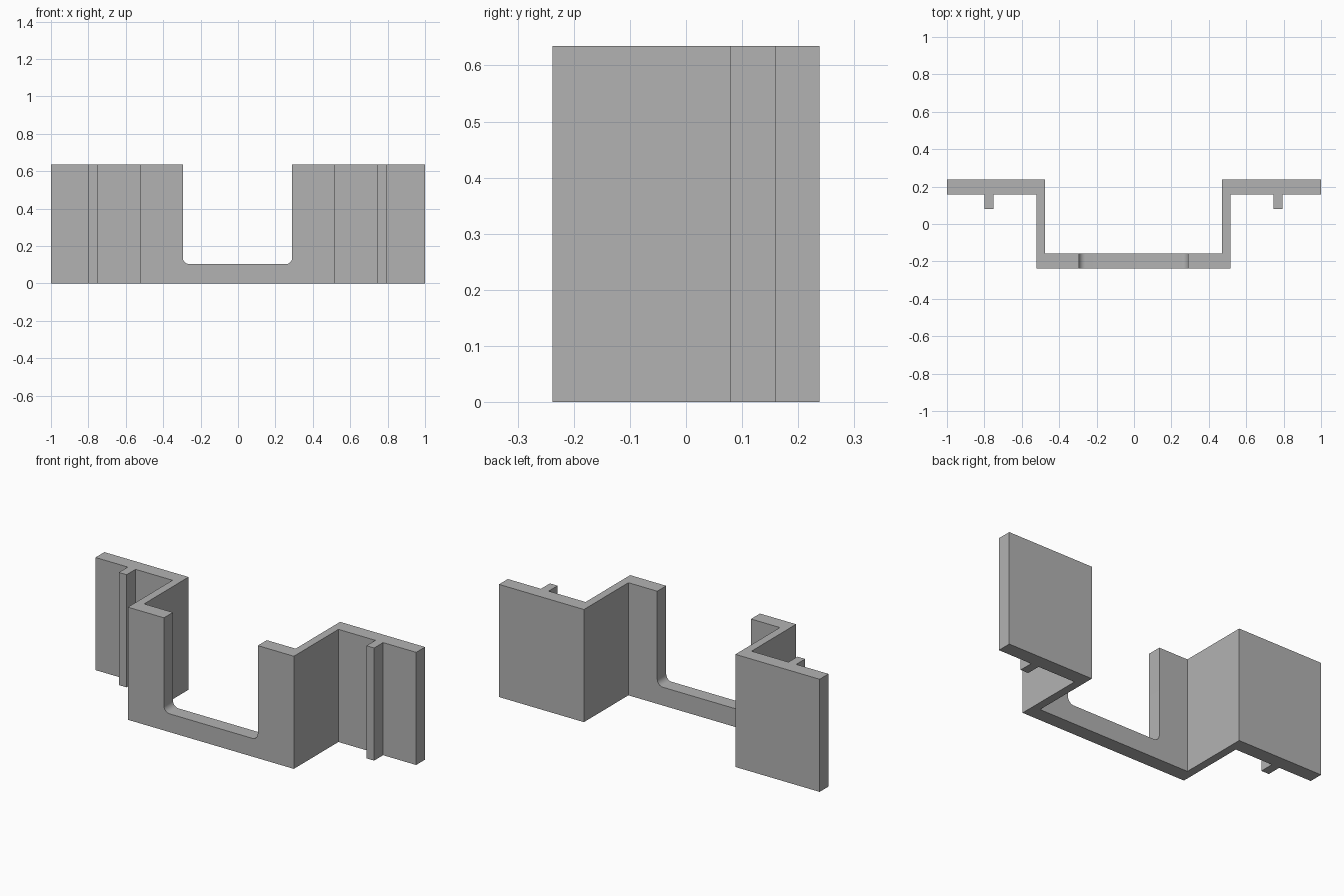
import bpy
import bmesh
from math import cos, sin, pi
from mathutils import Vector

cube = bpy.data.objects.get("Cube")
if cube:
    bpy.data.objects.remove(cube, do_unlink=True)

HEIGHT = 0.635
SHIFT = -0.0025   # the middle section sits slightly off centre

grey = bpy.data.materials.new("plain grey")
grey.use_nodes = True
colour = (0.45, 0.45, 0.45, 1)
grey.diffuse_color = colour
grey.node_tree.nodes["Principled BSDF"].inputs["Base Color"].default_value = colour


def extrude_outline(name, points, direction):
    """Closed outline swept along a direction into a solid."""
    bm = bmesh.new()
    face = bm.faces.new([bm.verts.new(p) for p in points])
    swept = bmesh.ops.extrude_face_region(bm, geom=[face])["geom"]
    bmesh.ops.translate(bm, vec=Vector(direction),
                        verts=[v for v in swept if isinstance(v, bmesh.types.BMVert)])
    bmesh.ops.recalc_face_normals(bm, faces=bm.faces)
    mesh = bpy.data.meshes.new(name)
    bm.to_mesh(mesh)
    bm.free()
    mesh.materials.append(grey)
    obj = bpy.data.objects.new(name, mesh)
    bpy.context.collection.objects.link(obj)
    return obj


# Bracket plan: front panel, side webs, wings and ribs, mirrored across x
outer = [(0.5175, -0.238), (0.5175, 0.159), (0.748, 0.159), (0.748, 0.079),
         (0.796, 0.079), (0.796, 0.159), (1, 0.159), (1, 0.238)]
inner = [(0.4725, 0.238), (0.4725, -0.158)]
half = outer + inner


def plan_point(x, y, side):
    return (side * x + (SHIFT if x < 1 else 0), y, 0)


plan = [plan_point(x, y, 1) for x, y in half]
plan += [plan_point(x, y, -1) for x, y in reversed(half)]
bracket = extrude_outline("bracket", plan, (0, 0, HEIGHT))

# Notch in the front panel with rounded lower corners
W, FLOOR, R, STEPS = 0.2925, 0.103, 0.035, 8
arc = [(W - R + R * cos(a), FLOOR + R - R * sin(a))
       for a in (pi / 2 * i / STEPS for i in range(STEPS + 1))]
side = [(W, 1)] + arc
notch = [(x + SHIFT, -0.4, z) for x, z in side]
notch += [(-x + SHIFT, -0.4, z) for x, z in reversed(side)]
cutter = extrude_outline("notch_cutter", notch, (0, 0.4, 0))
cutter.hide_render = True

cut = bracket.modifiers.new("notch", "BOOLEAN")
cut.operation = "DIFFERENCE"
cut.solver = "EXACT"
cut.object = cutter

bpy.ops.object.select_all(action="DESELECT")
bracket.select_set(True)
bpy.context.view_layer.objects.active = bracket
bpy.ops.object.modifier_apply(modifier=cut.name)
bpy.data.objects.remove(cutter, do_unlink=True)
bpy.ops.object.shade_smooth_by_angle(angle=pi / 6)
